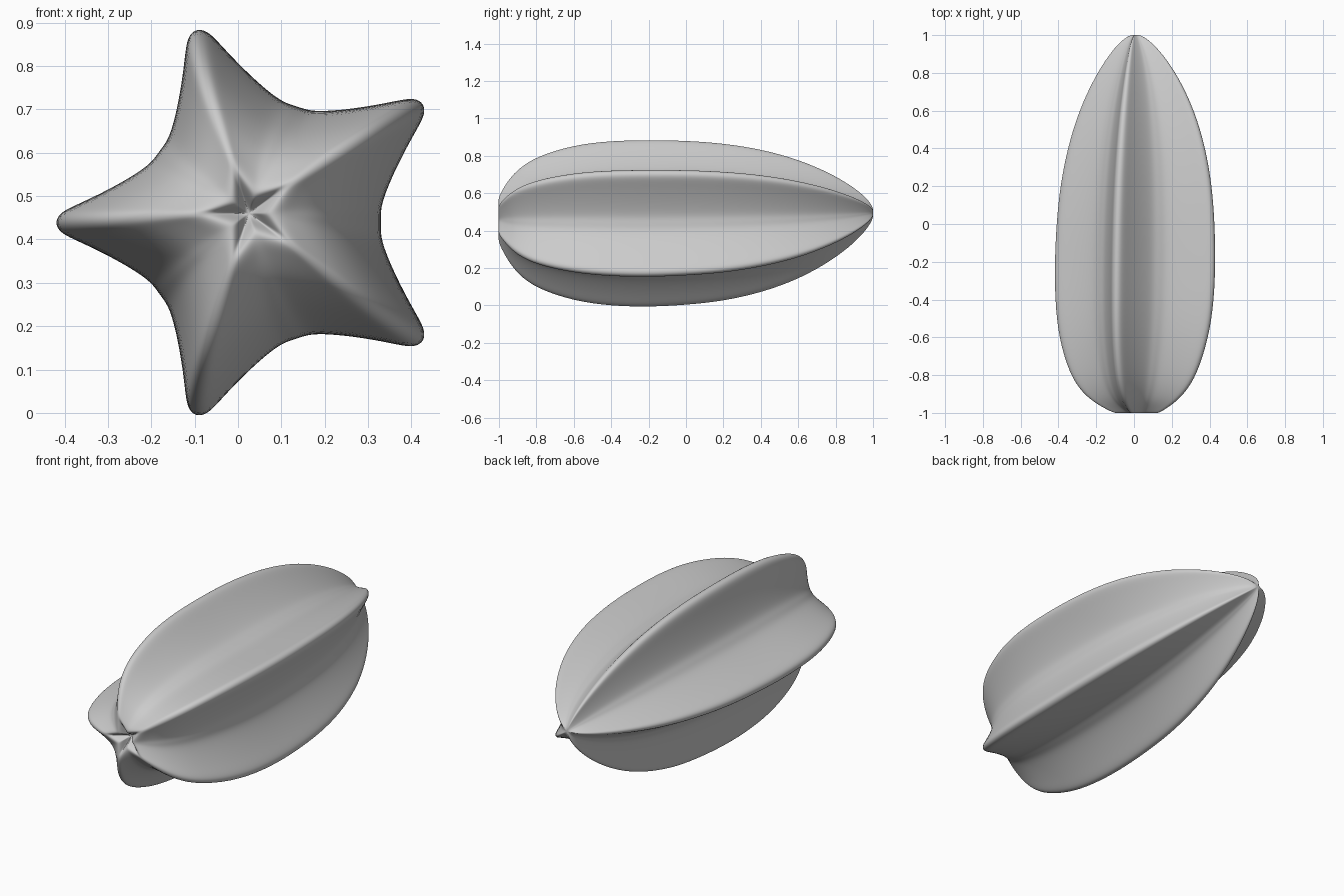
import bpy, bmesh, math

# Half outline of one star arm: (distance along arm, half width), tip to valley
ARM = [(0.470, 0.0), (0.463, 0.018), (0.443, 0.032), (0.395, 0.053), (0.335, 0.083),
       (0.285, 0.112), (0.247, 0.139)]
VALLEY = 0.283

# Stations along the body: y, scale, centre x, centre z, valley depth factor
RINGS = [
    (-0.950, 0.04, 0.025, 0.460, 0.90), (-0.965, 0.09, 0.025, 0.460, 0.75),
    (-0.988, 0.15, 0.025, 0.460, 0.72), (-1.004, 0.21, 0.025, 0.460, 0.78),
    (-1.000, 0.28, 0.025, 0.458, 0.86), (-0.980, 0.37, 0.025, 0.456, 0.93),
    (-0.945, 0.50, 0.025, 0.453, 1.0), (-0.895, 0.635, 0.026, 0.448, 1.0),
    (-0.80, 0.79, 0.030, 0.444, 1.0), (-0.60, 0.935, 0.038, 0.441, 1.0),
    (-0.40, 0.99, 0.045, 0.439, 1.0), (-0.20, 1.0, 0.048, 0.438, 1.0),
    (0.0, 0.985, 0.050, 0.442, 1.0), (0.20, 0.945, 0.051, 0.445, 1.0),
    (0.40, 0.86, 0.050, 0.452, 1.0), (0.60, 0.72, 0.045, 0.460, 1.0),
    (0.78, 0.52, 0.036, 0.472, 1.0), (0.90, 0.33, 0.025, 0.482, 1.0),
    (0.965, 0.19, 0.016, 0.490, 1.0), (0.995, 0.09, 0.011, 0.494, 1.0),
    (1.001, 0.035, 0.01, 0.495, 1.0)]


def star(depth):
    """Five-armed cross-section around the origin."""
    half = [(math.hypot(u, v), math.atan2(v, u)) for u, v in ARM]
    pts = []
    for k in range(5):
        base = math.pi + k * math.tau / 5
        arm = [(r, -a) for r, a in reversed(half[1:])] + half + [(VALLEY, math.pi / 5)]
        for r, a in arm:
            t = abs(a) / (math.pi / 5)
            r *= 1 - (1 - depth) * t
            pts.append((r * math.cos(base + a), r * math.sin(base + a)))
    return pts


# Loft the ribbed fruit body
bm = bmesh.new()
rings = []
for y, s, cx, cz, depth in RINGS:
    rings.append([bm.verts.new((cx + s * px, y, cz + s * pz)) for px, pz in star(depth)])
n = len(rings[0])
for a, b in zip(rings, rings[1:]):
    for i in range(n):
        j = (i + 1) % n
        bm.faces.new((a[i], a[j], b[j], b[i]))

# Close the stem pit and the pointed end
for ring, y in ((rings[0], -0.947), (rings[-1], 1.001)):
    c = bm.verts.new((sum(v.co.x for v in ring) / n, y, sum(v.co.z for v in ring) / n))
    for i in range(n):
        bm.faces.new((ring[i], ring[(i + 1) % n], c))
bmesh.ops.recalc_face_normals(bm, faces=bm.faces)
for f in bm.faces:
    f.smooth = True

mesh = bpy.data.meshes.new("star_fruit")
bm.to_mesh(mesh)
bm.free()
fruit = bpy.data.objects.new("star_fruit", mesh)
bpy.context.collection.objects.link(fruit)
sub = fruit.modifiers.new("smooth", 'SUBSURF')
sub.levels = sub.render_levels = 2
